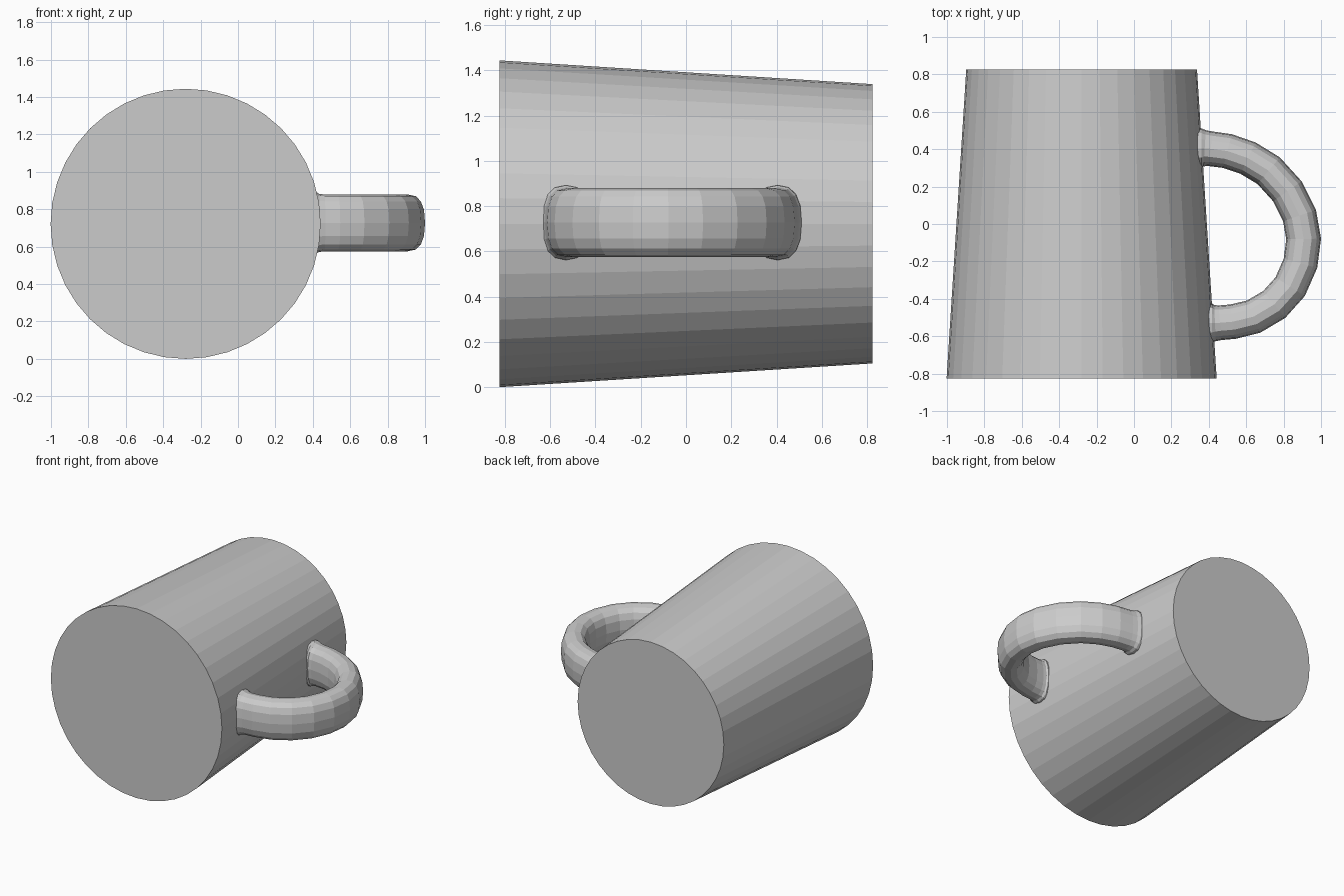
import bpy, bmesh, math
from mathutils import Matrix, Vector

if "Cube" in bpy.data.objects:
    bpy.data.objects.remove(bpy.data.objects["Cube"])

grey = bpy.data.materials.new("light grey")
grey.diffuse_color = (0.6, 0.6, 0.6, 1.0)
grey.use_nodes = True
grey.node_tree.nodes["Principled BSDF"].inputs["Base Color"].default_value = grey.diffuse_color


def finish(bm, name):
    bmesh.ops.recalc_face_normals(bm, faces=bm.faces[:])
    mesh = bpy.data.meshes.new(name)
    bm.to_mesh(mesh)
    bm.free()
    mesh.materials.append(grey)
    obj = bpy.data.objects.new(name, mesh)
    bpy.context.collection.objects.link(obj)
    return obj


# Tapered solid body lying along y, wide base facing the front
CX, CZ, R = -0.28, 0.722, 0.722
bm = bmesh.new()
bmesh.ops.create_cone(
    bm, cap_ends=True, segments=40, radius1=R, radius2=0.617, depth=1.65,
    matrix=Matrix.Translation((CX, 0, CZ)) @ Matrix.Rotation(-math.pi / 2, 4, 'X'))
finish(bm, "mug_body")

# Handle: centre line in the xy plane, with a scale that flares at the body
path = [
    (0.28, 0.405, 1.16), (0.362, 0.405, 1.14), (0.378, 0.405, 1.04),
    (0.41, 0.402, 1), (0.50, 0.39, 1), (0.61, 0.352, 1), (0.72, 0.285, 1),
    (0.82, 0.175, 1), (0.885, 0.045, 1), (0.907, -0.08, 1),
    (0.89, -0.21, 1), (0.835, -0.335, 1), (0.75, -0.43, 1),
    (0.64, -0.495, 1), (0.53, -0.522, 1), (0.46, -0.528, 1),
    (0.433, -0.53, 1.04), (0.417, -0.53, 1.14), (0.33, -0.53, 1.16)]
SIDES, THICK, WIDE, POWER = 16, 0.093, 0.152, 2 / 2.5


def soft(v):
    return math.copysign(abs(v) ** POWER, v)


bm = bmesh.new()
rings = []
for i, (x, y, s) in enumerate(path):
    a, b = path[max(i - 1, 0)], path[min(i + 1, len(path) - 1)]
    along = Vector((b[0] - a[0], b[1] - a[1], 0)).normalized()
    out = Vector((-along.y, along.x, 0))
    ring = []
    for k in range(SIDES):
        t = 2 * math.pi * k / SIDES
        offset = out * soft(math.cos(t)) * THICK * s
        z = 0.727 + soft(math.sin(t)) * (WIDE + (s - 1) * THICK)
        ring.append(bm.verts.new((x + offset.x, y + offset.y, z)))
    rings.append(ring)
for r0, r1 in zip(rings, rings[1:]):
    for k in range(SIDES):
        n = (k + 1) % SIDES
        bm.faces.new((r0[k], r0[n], r1[n], r1[k]))
bm.faces.new(rings[0])
bm.faces.new(rings[-1])
finish(bm, "handle")
